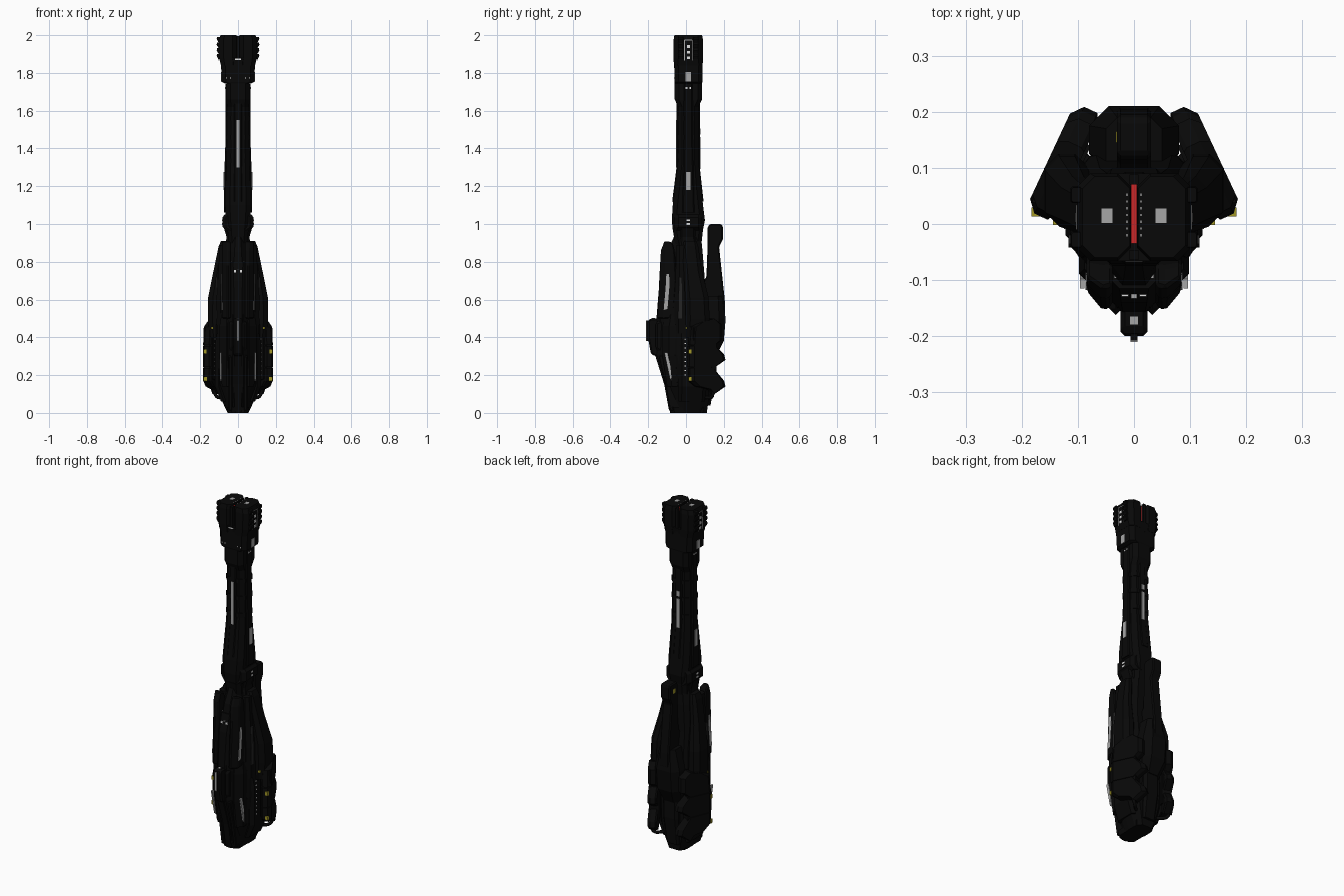
import bpy, bmesh, math
from mathutils import Vector, Matrix


def material(name, r, g, b):
    m = bpy.data.materials.new(name)
    m.diffuse_color = (r, g, b, 1)
    return m


BLACK = material("black metal", .0025, .0025, .0025)
DARK = material("dark grey panel", .018, .018, .018)
GREY = material("light grey panel", .38, .38, .38)
WHITE = material("white marker", .75, .75, .75)
YELLOW = material("yellow marker", .36, .31, .02)
RED = material("red core", .6, .02, .02)


def make(name, rings, mat=BLACK, mirror=False, bevel=0):
    """Skin a stack of equal-sized rings, cap both ends, optionally mirror in x."""
    bm = bmesh.new()
    for side in ((1, -1) if mirror else (1,)):
        loops = [[bm.verts.new((p[0] * side, p[1], p[2])) for p in r] for r in rings]
        n = len(loops[0])
        for a, b in zip(loops, loops[1:]):
            for i in range(n):
                bm.faces.new((a[i], a[(i + 1) % n], b[(i + 1) % n], b[i]))
        bm.faces.new(loops[0])
        bm.faces.new(loops[-1])
    bmesh.ops.recalc_face_normals(bm, faces=bm.faces)
    me = bpy.data.meshes.new(name)
    bm.to_mesh(me)
    bm.free()
    me.materials.append(mat)
    ob = bpy.data.objects.new(name, me)
    bpy.context.collection.objects.link(ob)
    if bevel:
        mod = ob.modifiers.new("bevel", 'BEVEL')
        mod.width, mod.segments, mod.limit_method = bevel, 1, 'ANGLE'
    return ob


def loft(name, secs, **kw):
    """Chamfered rectangles stacked in z: (z, x0, x1, y0, y1, chamfer)."""
    rings = []
    for z, x0, x1, y0, y1, c in secs:
        rings.append([(x0 + c, y0, z), (x1 - c, y0, z), (x1, y0 + c, z), (x1, y1 - c, z),
                      (x1 - c, y1, z), (x0 + c, y1, z), (x0, y1 - c, z), (x0, y0 + c, z)])
    return make(name, rings, **kw)


def slab(name, pts, steps, yc=0, origin=(0, 0, 0), turn=0, **kw):
    """Profile in (y, z) stacked along x; steps are (x, y scale about yc)."""
    m = Matrix.Translation(Vector(origin)) @ Matrix.Rotation(math.radians(turn), 4, 'Z')
    return make(name, [[m @ Vector((x, yc + (y - yc) * s, z)) for y, z in pts]
                       for x, s in steps], **kw)


def prism(name, pts, x0, x1, **kw):
    return slab(name, pts, [(x0, 1), (x1, 1)], **kw)


def box(name, x, y, z, sx, sy, sz, **kw):
    return prism(name, [(y - sy / 2, z - sz / 2), (y + sy / 2, z - sz / 2),
                        (y + sy / 2, z + sz / 2), (y - sy / 2, z + sz / 2)],
                 x - sx / 2, x + sx / 2, **kw)


# Main body: keel shaped cross-section, narrow at the front
body = []
for z, h, y0, y1 in [(0, .055, -.085, .11), (.07, .088, -.09, .12), (.15, .116, -.11, .125),
                     (.31, .118, -.155, .13), (.5, .116, -.15, .13), (.7, .102, -.125, .1),
                     (.85, .075, -.1, .088), (.93, .055, -.065, .08)]:
    half = [(.25, 0), (.62, .2), (.9, .38), (1, .55), (1, .8), (.6, 1)]
    ring = [(h * a, y0 + (y1 - y0) * b, z) for a, b in half]
    body.append(ring + [(-x, y, z) for x, y, z in reversed(ring)])
make("main_body", body)

# Barrel with raised rails
loft("barrel", [(.88, -.05, .05, -.055, .08, .02), (.97, -.055, .055, -.07, .09, .02),
                (1.02, -.064, .064, -.075, .1, .025), (1.1, -.068, .068, -.07, .09, .025),
                (1.2, -.066, .066, -.058, .08, .025), (1.34, -.06, .06, -.042, .066, .022),
                (1.62, -.058, .058, -.042, .066, .022), (1.66, -.062, .062, -.06, .085, .022),
                (1.78, -.062, .062, -.06, .085, .022)])
loft("barrel_side_rail", [(1.06, .05, .074, -.02, .045, .006), (1.28, .05, .072, -.015, .04, .006),
                          (1.42, .05, .067, -.012, .036, .006),
                          (1.74, .05, .067, -.012, .036, .006)], mirror=True)
loft("barrel_front_rail", [(1.12, -.022, .022, -.073, 0, .006), (1.3, -.022, .022, -.05, 0, .006),
                           (1.64, -.022, .022, -.05, 0, .006)])
loft("barrel_back_rail", [(1.12, -.022, .022, .02, .093, .006), (1.3, -.022, .022, .02, .073, .006),
                          (1.64, -.022, .022, .02, .073, .006)])
for i, z in enumerate((1.36, 1.46, 1.56)):
    loft("barrel_band_%d" % i, [(z - .012, -.063, .063, -.046, .07, .024),
                                (z + .012, -.063, .063, -.046, .07, .024)])

# Neck collar
loft("neck_collar", [(.965, -.06, .06, -.07, .09, .02), (.985, -.083, .083, -.06, .085, .02),
                     (1.035, -.083, .083, -.06, .085, .02), (1.05, -.07, .07, -.06, .085, .02)])
loft("neck_brace", [(.84, .03, .075, -.04, .06, .01), (.93, .04, .06, -.03, .05, .01),
                    (.99, .05, .078, -.03, .05, .01)], mirror=True)

# Muzzle: lower sleeve, two jaws and the glowing slot
loft("muzzle_sleeve", [(1.745, -.07, .07, -.06, .085, .022), (1.752, -.086, .086, -.062, .087, .022),
                       (1.85, -.09, .09, -.062, .087, .022), (1.88, -.08, .08, -.066, .09, .022)])
loft("muzzle_jaw", [(1.84, .005, .09, -.064, .088, .02), (1.88, .005, .1, -.066, .09, .024),
                    (1.975, .005, .102, -.066, .09, .024), (2, .007, .092, -.06, .085, .022)],
     mirror=True)
box("muzzle_core", 0, .02, 1.915, .011, .11, .15, mat=RED)
for s, y in enumerate((-.055, .079)):
    box("muzzle_slot_cover_%d" % s, 0, y, 1.91, .016, .018, .17)
for i in range(4):
    z = 1.885 + i * .03
    for j, y in enumerate((-.028, .052)):
        loft("muzzle_fin_%d_%d" % (i, j), [(z - .012, .085, .104, y - .015, y + .015, .003),
                                          (z + .004, .085, .113, y - .015, y + .015, .003),
                                          (z + .016, .085, .111, y - .013, y + .013, .003)],
             mirror=True)
box("muzzle_end_plate", .048, .015, 2, .02, .026, .003, mat=GREY, mirror=True)

# Front blades rising beside the barrel
slab("front_blade", [(-.155, .5), (-.07, .5), (-.045, .7), (-.06, .86), (-.075, .9), (-.115, .91),
                     (-.135, .86), (-.14, .78)], [(.038, .9), (.055, 1), (.085, .62)], yc=-.06,
     mirror=True, bevel=.006)
loft("front_chest", [(.48, -.04, .04, -.158, -.05, .02), (.7, -.038, .038, -.14, -.05, .015),
                     (.8, -.038, .038, -.115, -.04, .012)])
# Sloping side armour
loft("side_armour", [(.4, .08, .15, 0, .12, .02), (.5, .08, .16, -.002, .125, .025),
                     (.61, .08, .158, -.005, .12, .025), (.75, .07, .13, -.012, .085, .02),
                     (.88, .055, .103, -.02, .065, .015), (.91, .055, .09, -.01, .055, .01)],
     mirror=True)
loft("inner_side_armour", [(.42, .07, .112, -.06, .06, .02), (.6, .07, .114, -.06, .06, .02),
                           (.74, .06, .105, -.055, .05, .02), (.89, .05, .096, -.05, .03, .015)],
     mirror=True)
loft("lower_side_armour", [(.06, .06, .09, -.04, .1, .015), (.14, .08, .122, -.04, .11, .02),
                           (.36, .08, .122, -.04, .11, .02), (.42, .08, .112, -.04, .1, .015)],
     mirror=True)
loft("cheek_armour", [(.14, .02, .085, -.1, -.02, .025), (.3, .02, .098, -.125, -.02, .036),
                      (.46, .02, .098, -.125, -.02, .036), (.52, .02, .088, -.11, -.02, .03)],
     mirror=True)

# Nose block and lower spine
prism("nose_block", [(-.13, .5), (-.19, .5), (-.2, .485), (-.2, .39), (-.185, .31), (-.13, .29)],
      -.024, .024, bevel=.008)
box("nose_ridge", 0, -.195, .435, .012, .026, .11)
prism("nose_cheek", [(-.11, .5), (-.162, .48), (-.162, .34), (-.11, .29)], .02, .045,
      mirror=True, bevel=.012)
prism("lower_spine", [(0, .012), (-.09, .012), (-.115, .15), (-.168, .32), (0, .34)], -.018, .018)
prism("lower_spine_side", [(0, .012), (-.085, .012), (-.108, .15), (-.145, .3), (0, .34)],
      .03, .05, mirror=True, bevel=.004)
loft("base_ring", [(0, -.052, .052, -.08, .108, .02), (.03, -.058, .058, -.086, .112, .02)])

# Back arm with a bracket
prism("back_arm", [(.08, .36), (.185, .36), (.195, .5), (.207, .52), (.205, .6), (.175, .88),
                   (.195, .92), (.195, .99), (.185, 1), (.125, 1), (.115, .98), (.115, .9),
                   (.108, .72), (.08, .68)], -.03, .03, bevel=.006)
loft("arm_bracket", [(.3, -.06, .06, .09, .16, .03), (.38, -.08, .08, .09, .2, .035),
                     (.5, -.08, .08, .09, .21, .035), (.62, -.05, .05, .09, .19, .02)])
loft("back_keel", [(.04, -.04, .04, .06, .13, .01), (.2, -.05, .05, .06, .155, .015),
                   (.34, -.05, .05, .06, .155, .015)])

# Angled side pods: three stacked lobes each, joined by a spine
lobes = [[(-.02, .17), (.02, .14), (.1, .125), (.125, .1), (.188, .14), (.18, .17), (.12, .235),
          (-.02, .238)],
         [(-.022, .242), (.1, .242), (.125, .24), (.188, .28), (.18, .31), (.13, .355),
          (-.022, .355)],
         [(-.02, .36), (.13, .36), (.165, .385), (.165, .47), (.12, .5), (.04, .48), (-.01, .455)]]
for i, pts in enumerate(lobes):
    slab("pod_lobe_%d" % i, pts, [(-.014, .85), (-.006, 1), (.02, 1), (.038, .8)], yc=.08,
         origin=(.15, .03, 0), turn=25, mirror=True)
prism("pod_spine", [(-.005, .18), (.13, .16), (.13, .45), (-.005, .45)], -.02, .033,
      origin=(.15, .03, 0), turn=25, mirror=True)
for i, z in enumerate((.2, .3, .42)):
    box("pod_strut_%d" % i, .1, .08, z, .08, .04, .03, mirror=True)

# Hoses looping under the pods
for s in (1, -1):
    cu = bpy.data.curves.new("pod_hose", 'CURVE')
    cu.dimensions, cu.bevel_depth, cu.bevel_resolution = '3D', .009, 1
    sp = cu.splines.new('BEZIER')
    path = [(.13, .13, .16), (.115, .14, .09), (.07, .1, .08)]
    sp.bezier_points.add(len(path) - 1)
    for bp, (x, y, z) in zip(sp.bezier_points, path):
        bp.co = (x * s, y, z)
        bp.handle_left_type = bp.handle_right_type = 'AUTO'
    cu.materials.append(BLACK)
    bpy.context.collection.objects.link(bpy.data.objects.new("pod_hose", cu))

# Light grey plates
box("barrel_front_stripe", 0, -.05, 1.425, .018, .005, .25, mat=GREY)
box("barrel_back_stripe", 0, .073, 1.375, .018, .005, .17, mat=GREY)
box("barrel_back_dash", 0, .073, 1.49, .018, .005, .03, mat=GREY)
prism("barrel_side_plate", [(0, 1.18), (.025, 1.18), (.025, 1.275), (0, 1.275)], .069, .0755,
      mat=GREY, mirror=True)
box("sleeve_side_plate", .087, .012, 1.78, .005, .028, .05, mat=GREY, mirror=True)
box("nose_stripe", 0, -.208, .435, .012, .005, .11, mat=GREY)
prism("blade_stripe", [(-.118, .545), (-.098, .55), (-.086, .69), (-.09, .735), (-.104, .735),
                       (-.108, .66)], .08, .0865, mat=GREY, mirror=True)
prism("cheek_stripe", [(-.075, .17), (-.085, .18), (-.115, .32), (-.098, .32), (-.083, .25)],
      .088, .0965, mat=GREY, mirror=True)
box("nose_top_plate", 0, -.172, .5, .014, .014, .004, mat=GREY)
box("chest_top_plate", .028, -.09, .8, .013, .013, .003, mat=GREY, mirror=True)
box("chest_step_plate", 0, -.128, .76, .01, .01, .004, mat=GREY)
prism("armour_dark_strip", [(-.042, .5), (-.02, .5), (-.02, .72), (-.036, .72)], .108, .1165,
      mat=DARK, mirror=True)

# White markers
for z in (1.88, 1.91, 1.94):
    box("muzzle_side_light", .102, .012, z, .004, .016, .014, mat=WHITE, mirror=True)
for y in (-.008, .032):
    box("muzzle_frame_side", .102, y, 1.92, .003, .003, .11, mat=GREY, mirror=True)
box("muzzle_frame_end", .101, .012, 1.974, .004, .04, .003, mat=GREY, mirror=True)
box("muzzle_front_dash", 0, -.065, 1.872, .03, .004, .006, mat=WHITE)
for x in (.06, .04):
    box("sleeve_dot", x, -.062, 1.772, .006, .004, .006, mat=WHITE, mirror=True)
box("chest_dot", .016, -.127, .75, .012, .004, .012, mat=WHITE, mirror=True)
for z in (1.0, 1.02):
    box("collar_dot", .082, .012, z, .005, .018, .009, mat=WHITE, mirror=True)
for y in (.003, .022):
    box("rail_dot", .066, y, 1.72, .005, .009, .008, mat=WHITE, mirror=True)
for i in range(9):
    box("armour_dot_%d" % i, .122, -.005, .2 + i * .024, .005, .008, .005, mat=WHITE, mirror=True)
for i in range(7):
    box("muzzle_end_dot_%d" % i, .0125, -.02 + i * .012, 1.999, .002, .004, .003, mat=WHITE,
        mirror=True)

# Yellow markers on the pods and the arm
for z in (.18, .325):
    box("pod_marker", .174, .021, z, .018, .016, .022, mat=YELLOW, mirror=True)
box("pod_top_marker", .138, .002, .45, .012, .008, .012, mat=YELLOW, mirror=True)
box("arm_marker", -.029, .155, .955, .006, .02, .025, mat=YELLOW)
